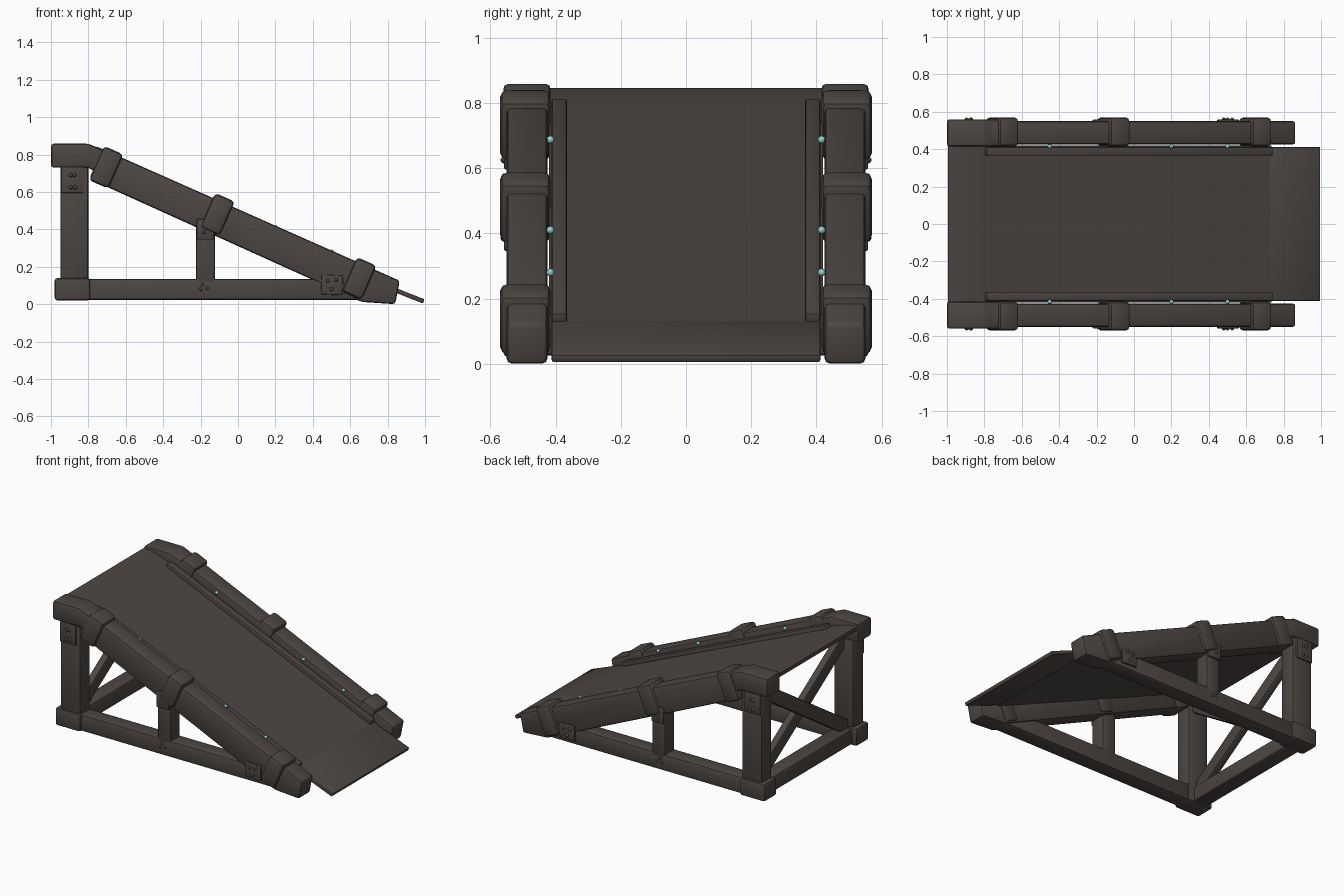
import bpy, bmesh, math
from mathutils import Vector, Matrix

if "Cube" in bpy.data.objects:
    bpy.data.objects.remove(bpy.data.objects["Cube"])

def material(name, rgb):
    m = bpy.data.materials.new(name)
    m.diffuse_color = (*rgb, 1)
    m.use_nodes = True
    m.node_tree.nodes["Principled BSDF"].inputs["Base Color"].default_value = m.diffuse_color
    return m

WOOD = material("dark_brown", (0.075, 0.062, 0.055))
TEAL = material("teal", (0.28, 0.62, 0.60))

def finish(bm, name, mat, mirror):
    bmesh.ops.recalc_face_normals(bm, faces=bm.faces)
    me = bpy.data.meshes.new(name)
    bm.to_mesh(me)
    bm.free()
    me.materials.append(mat)
    ob = bpy.data.objects.new(name, me)
    bpy.context.collection.objects.link(ob)
    bpy.ops.object.select_all(action='DESELECT')
    ob.select_set(True)
    bpy.context.view_layer.objects.active = ob
    bpy.ops.object.shade_smooth_by_angle(angle=math.radians(40))
    if mirror:
        mod = ob.modifiers.new("mirror", 'MIRROR')
        mod.use_axis = (False, True, False)
    return ob

def prism(name, pts, a, b, bevel=0.015, axis='y', mirror=True, mat=WOOD):
    """Extrude an outline (xz along y, or yz along x) from a to b."""
    put = (lambda p, d: (p[0], d, p[1])) if axis == 'y' else (lambda p, d: (d, p[0], p[1]))
    bm = bmesh.new()
    f = bm.faces.new([bm.verts.new(put(p, a)) for p in pts])
    ext = bmesh.ops.extrude_face_region(bm, geom=[f])
    off = Vector(put((0, 0), b - a))
    bmesh.ops.translate(bm, vec=off, verts=[v for v in ext['geom'] if isinstance(v, bmesh.types.BMVert)])
    bmesh.ops.recalc_face_normals(bm, faces=bm.faces)
    if bevel:
        bmesh.ops.bevel(bm, geom=bm.edges[:], offset=bevel, segments=2, profile=0.5, affect='EDGES')
    return finish(bm, name, mat, mirror)

def rect(x0, x1, z0, z1):
    return [(x0, z0), (x1, z0), (x1, z1), (x0, z1)]

def bar(p, q, w):
    """Outline of a straight bar of width w from p to q."""
    p, q = Vector(p), Vector(q)
    d = (q - p).normalized()
    n = Vector((-d.y, d.x)) * w / 2
    return [tuple(v) for v in (p - n, q - n, q + n, p + n)]

def bolts(name, places, y, r, mat=WOOD):
    bm = bmesh.new()
    for x, z in places:
        bmesh.ops.create_icosphere(bm, subdivisions=2, radius=r,
                                   matrix=Matrix.Translation((x, y, z)))
    finish(bm, name, mat, True)

# Side frames
prism("sloping_rail", [(-0.78, 0.663), (-0.76, 0.845), (0.865, 0.125), (0.84, 0.0), (0.66, 0.012)], 0.425, 0.55)
prism("base_rail", rect(-0.9, 0.68, 0.022, 0.135), 0.435, 0.545)
prism("base_corner", rect(-0.98, -0.79, 0.02, 0.14), 0.425, 0.56)
prism("rear_post", rect(-0.95, -0.8, 0.1, 0.76), 0.435, 0.548)
prism("middle_post", rect(-0.225, -0.122, 0.1, 0.5), 0.44, 0.545)
prism("top_cap", [(-1, 0.73), (-0.8, 0.73), (-0.73, 0.69), (-0.69, 0.81), (-0.8, 0.858), (-1, 0.858)], 0.415, 0.56)

# Collars wrapped around the sloping rails
D = Vector((0.915, -0.403))
for i, c in enumerate([(-0.705, 0.732), (-0.11, 0.48), (0.648, 0.137)]):
    c = Vector(c)
    prism(f"collar_{i + 1}", bar(c - D * 0.058, c + D * 0.058, 0.2), 0.415, 0.57, 0.022)

# Bracket plates and their bolts on the outer faces
prism("post_plate", rect(-0.945, -0.825, 0.595, 0.735), 0.53, 0.558, 0.006)
prism("middle_plate", rect(-0.222, -0.13, 0.345, 0.455), 0.53, 0.558, 0.006)
prism("lower_plate", bar((0.445, 0.105), (0.56, 0.1), 0.105), 0.53, 0.558, 0.006)
bolts("plate_bolts", [(-0.895, 0.69), (-0.87, 0.625), (-0.895, 0.625), (-0.875, 0.69),
                      (-0.18, 0.385), (-0.18, 0.43),
                      (0.48, 0.125), (0.525, 0.13), (0.5, 0.08)], 0.558, 0.011)
bolts("base_bolts", [(-0.19, 0.105), (-0.165, 0.085), (-0.2, 0.08)], 0.546, 0.009)

# Teal bolts on the inner faces of the rails
bolts("teal_bolts", [(-0.45, 0.687), (0.2, 0.41), (0.5, 0.28)], 0.416, 0.012, TEAL)

# Deck, kerbs and hinged lip
prism("deck", [(-0.995, 0.845), (-0.93, 0.838), (-0.8, 0.795), (0.735, 0.128),
               (0.73, 0.103), (-0.81, 0.77), (-0.93, 0.813), (-0.995, 0.82)],
      -0.42, 0.42, 0, mirror=False)
prism("kerb", bar((-0.795, 0.797), (0.735, 0.135), 0.04), 0.365, 0.412, 0.008)
prism("lip", bar((0.72, 0.122), (0.993, 0.015), 0.024), -0.412, 0.412, 0.006, mirror=False)

# Rear cross beam and crossed braces
prism("rear_base_beam", rect(-0.945, -0.835, 0.025, 0.13), -0.45, 0.45, mirror=False)
prism("brace_rising", bar((-0.45, 0.12), (0.45, 0.71), 0.09), -0.91, -0.86, 0.01, 'x', False)
prism("brace_falling", bar((-0.45, 0.71), (0.45, 0.12), 0.09), -0.88, -0.83, 0.01, 'x', False)
